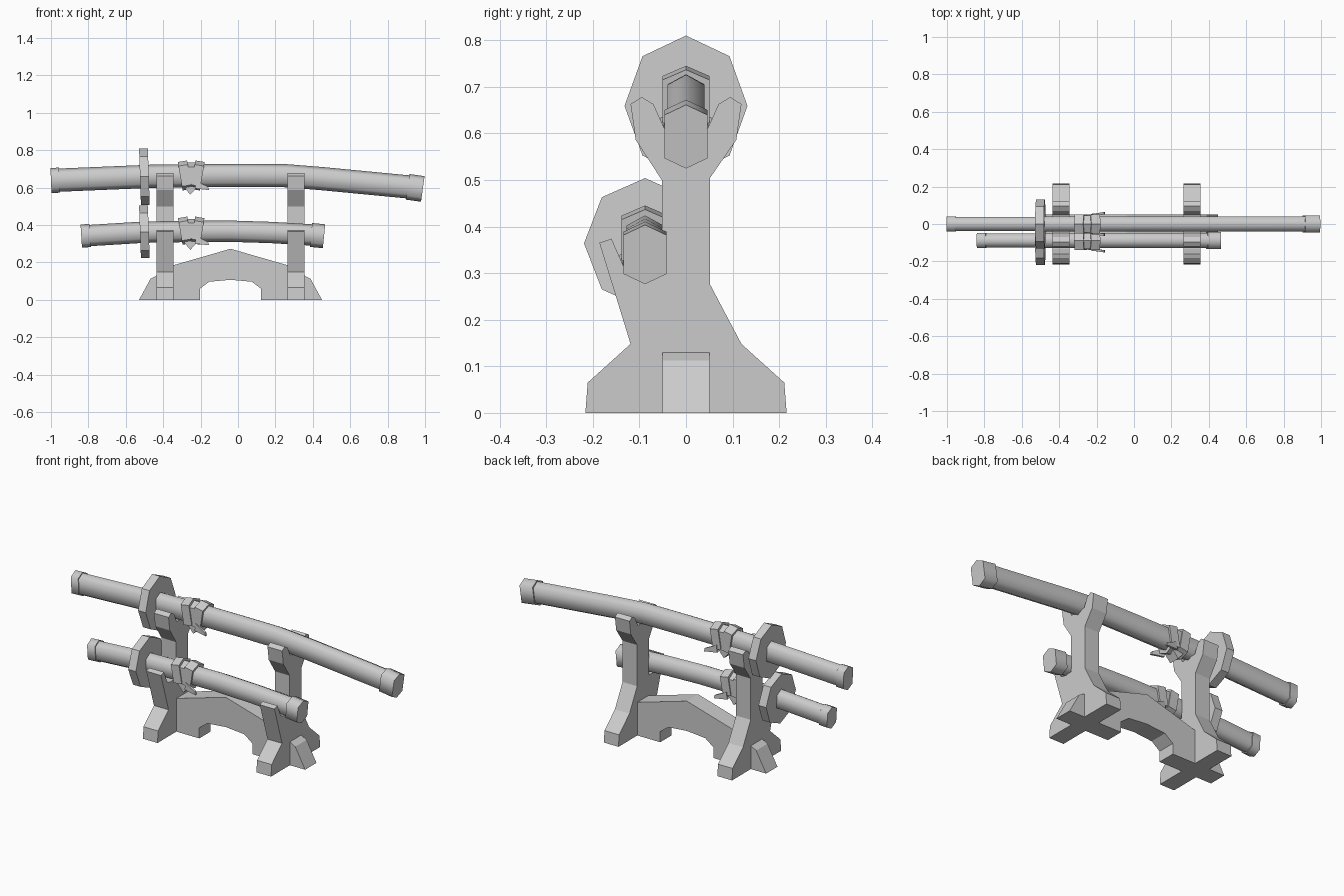
import bpy, bmesh, math
from mathutils import Vector

if "Cube" in bpy.data.objects:
    bpy.data.objects.remove(bpy.data.objects["Cube"])


def finish(name, bm, smooth=False):
    bmesh.ops.recalc_face_normals(bm, faces=bm.faces)
    me = bpy.data.meshes.new(name)
    bm.to_mesh(me)
    bm.free()
    ob = bpy.data.objects.new(name, me)
    bpy.context.collection.objects.link(ob)
    if smooth:
        bpy.context.view_layer.objects.active = ob
        ob.select_set(True)
        bpy.ops.object.shade_smooth_by_angle(angle=math.radians(70))
        ob.select_set(False)
    return ob


def loft(name, loops, smooth=False):
    """Skin a list of equal-length closed loops and cap both ends."""
    bm = bmesh.new()
    rings = [[bm.verts.new(p) for p in lp] for lp in loops]
    n = len(rings[0])
    for a, b in zip(rings, rings[1:]):
        for i in range(n):
            j = (i + 1) % n
            bm.faces.new((a[i], a[j], b[j], b[i]))
    bm.faces.new(rings[0])
    bm.faces.new(rings[-1])
    return finish(name, bm, smooth)


def hex_bar(name, path, w, h, y, smooth=True):
    """Six-sided bar with ridges at top and bottom, swept along an x-z path."""
    sec = [(0, h), (w, h - .022), (w, -h + .022),
           (0, -h), (-w, -h + .022), (-w, h - .022)]
    loops = []
    for i, (x, z) in enumerate(path):
        a, b = path[max(i - 1, 0)], path[min(i + 1, len(path) - 1)]
        t = Vector((b[0] - a[0], b[1] - a[1])).normalized()
        loops.append([(x - t.y * v, y + u, z + t.x * v) for u, v in sec])
    return loft(name, loops, smooth)


# Stand uprights, with an upper fork and a lower front hook
upright = [(-.216, 0), (-.211, .065), (-.119, .148), (-.186, .365), (-.16, .374),
           (-.132, .31), (-.115, .298), (-.052, .298), (-.052, .50), (-.108, .586),
           (-.119, .663), (-.095, .678), (-.07, .663), (-.047, .612), (.047, .612),
           (.07, .663), (.095, .678), (.119, .663), (.108, .586), (.052, .505),
           (.052, .275), (.119, .148), (.211, .065), (.216, 0)]
for side, x in (("left", -.39), ("right", .31)):
    loft(side + "_upright", [[(x + d, y, z) for y, z in upright] for d in (-.045, .045)])

# Arched crossbeam
half = [(0, .273), (.35, .172), (.395, .13), (.428, .112), (.489, 0),
        (.164, 0), (.164, .059), (.114, .097), (0, .107)]
arch = half + [(-x, z) for x, z in half[-2:0:-1]]
loft("arched_crossbeam", [[(x - .04, y, z) for x, z in arch] for y in (-.05, .05)])


def sword(tag, y, zc, ry, rz, h, grip, sheath, tip):
    # Grip, pommel, sheath and end cap
    hex_bar(tag + "_grip", grip, .037, h, y)
    (x0, z0), (x1, z1) = grip[0], grip[1]
    hex_bar(tag + "_pommel", [(x0 - .003, z0), (x1, z1)], .041, h + .005, y)
    hex_bar(tag + "_sheath", sheath, .04, h, y)
    hex_bar(tag + "_end_cap", tip, .046, h + .007, y)
    # Eight-sided guard, leaning slightly with the grip
    loops = []
    for x in (-.527, -.48):
        loops.append([(x - .005 * math.cos(a) + .003, y + ry * math.sin(a),
                       zc + rz * math.cos(a))
                      for a in (k * math.pi / 4 for k in range(8))])
    loft(tag + "_guard", loops)
    # Cord wraps leaning toward each other over the sheath
    z = zc + .006
    for n, lean in (("first", -1), ("second", 1)):
        cx = -.25 + .034 * lean
        t = Vector((.99, .17 * -lean)) * .025
        hex_bar(f"{tag}_{n}_cord_wrap", [(cx - t.x, z - t.y), (cx + t.x, z - t.y * -1)],
                .05, h + .015, y, False)
    hex_bar(tag + "_middle_cord_wrap", [(-.275, z), (-.225, z)], .045, h + .006, y, False)
    # Knot under the sheath and two loose cord ends
    knot = [(-.295, -.055), (-.255, -.103), (-.215, -.058)]
    loft(tag + "_cord_knot", [[(x, y + d, z + v) for x, v in knot] for d in (-.03, .03)])
    for n, s in (("front", -1), ("back", 1)):
        end = [(-.225, -.03), (-.23, -.07), (-.155, -.078), (-.16, -.06)]
        loops = []
        for d in (0, .012):
            loops.append([(x, y + s * (.042 + d + (.01 if x > -.2 else 0)), z + v)
                          for x, v in end])
        loft(f"{tag}_{n}_cord_end", loops)


sword("long_sword", 0, .659, .132, .151, .062,
      [(-.997, .638), (-.955, .640), (-.5, .659)],
      [(-.49, .660), (-.25, .664), (.0, .665), (.25, .664), (.45, .648), (.93, .602)],
      [(.908, .604), (.988, .593)])
sword("short_sword", -.088, .364, .131, .140, .057,
      [(-.835, .341), (-.79, .344), (-.5, .362)],
      [(-.49, .362), (-.25, .366), (-.04, .367), (.18, .360), (.41, .346)],
      [(.39, .347), (.46, .340)])
